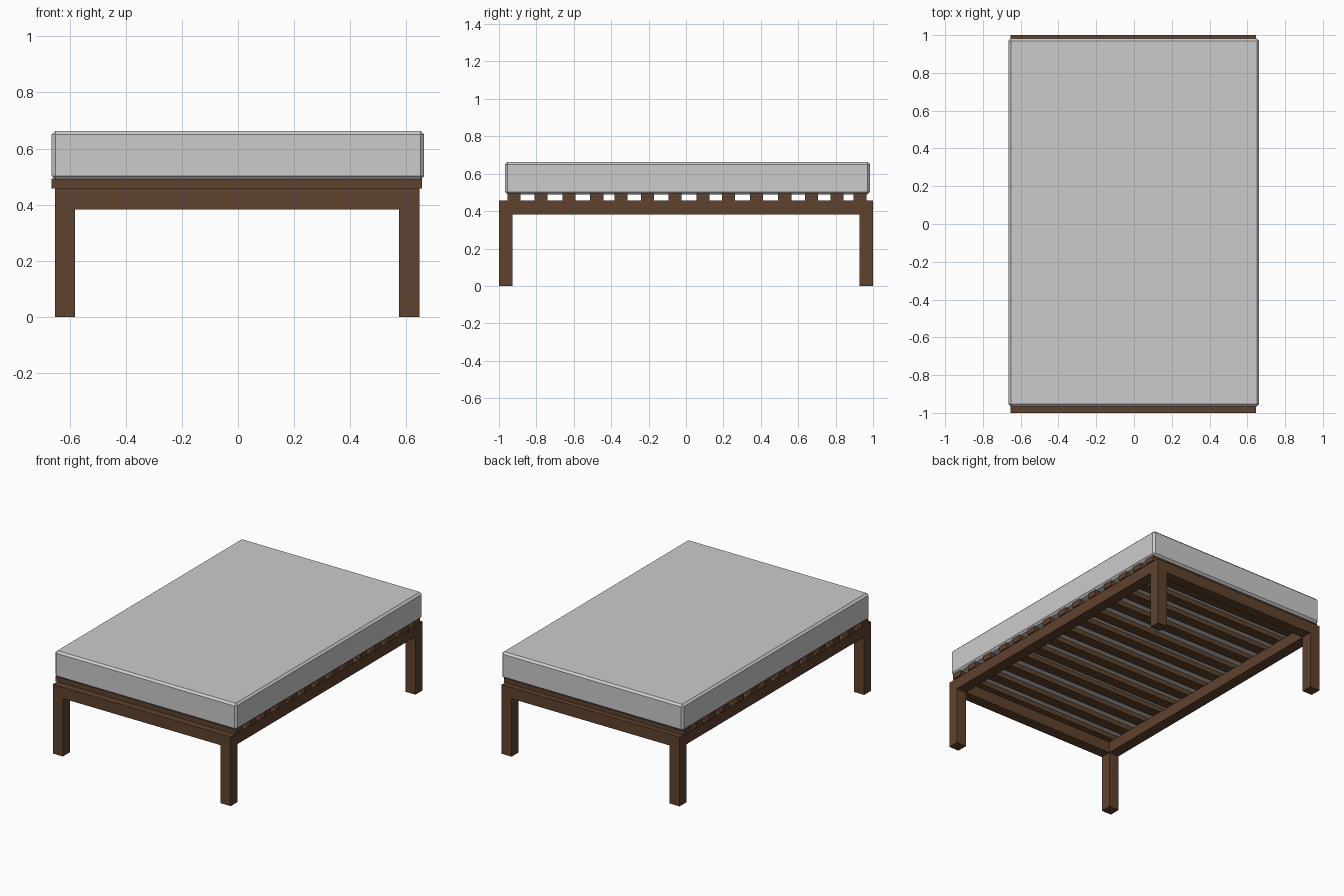
import bpy, bmesh
from mathutils import Vector

if "Cube" in bpy.data.objects:
    bpy.data.objects.remove(bpy.data.objects["Cube"])


def material(name, rgb):
    m = bpy.data.materials.new(name)
    m.diffuse_color = (*rgb, 1)
    m.use_nodes = True
    m.node_tree.nodes["Principled BSDF"].inputs["Base Color"].default_value = m.diffuse_color
    return m


wood = material("dark brown wood", (0.112, 0.054, 0.026))
fabric = material("light grey fabric", (0.60, 0.60, 0.60))


def make_object(name, bm, mat):
    bmesh.ops.recalc_face_normals(bm, faces=bm.faces)
    me = bpy.data.meshes.new(name)
    bm.to_mesh(me)
    bm.free()
    me.materials.append(mat)
    ob = bpy.data.objects.new(name, me)
    bpy.context.collection.objects.link(ob)
    return ob


def box(name, lo, hi, mat):
    lo, hi = Vector(lo), Vector(hi)
    bm = bmesh.new()
    bmesh.ops.create_cube(bm, size=1)
    bmesh.ops.scale(bm, vec=hi - lo, verts=bm.verts)
    bmesh.ops.translate(bm, vec=(lo + hi) / 2, verts=bm.verts)
    return make_object(name, bm, mat)


# Frame: a ring of rails extruded up, with its four corner cells extruded down as legs
T = 0.073                       # timber thickness
X0, X1, Y = -0.653, 0.647, 1.0
RAIL_BOTTOM, RAIL_TOP = 0.383, 0.457
xs = (X0, X0 + T, X1 - T, X1)
ys = (-Y, -Y + T, Y - T, Y)
bm = bmesh.new()
low = [[bm.verts.new((x, y, RAIL_BOTTOM)) for y in ys] for x in xs]
top = [[bm.verts.new((x, y, RAIL_TOP)) for y in ys] for x in xs]
corners = []
for i in range(3):
    for j in range(3):
        if i == j == 1:
            continue
        ring = ((i, j), (i + 1, j), (i + 1, j + 1), (i, j + 1))
        bm.faces.new([top[a][b] for a, b in ring])
        f = bm.faces.new([low[a][b] for a, b in reversed(ring)])
        if i != 1 and j != 1:
            corners.append(f)
# inner and outer rail walls join the open borders of both rings
border = [e for e in bm.edges if e.is_boundary]
bmesh.ops.bridge_loops(bm, edges=[e for e in border if all(abs(v.co.y) < 0.95 and X0 + 0.01 < v.co.x < X1 - 0.01 for v in e.verts)])
bmesh.ops.bridge_loops(bm, edges=[e for e in bm.edges if e.is_boundary])
for f in corners:
    res = bmesh.ops.extrude_face_region(bm, geom=[f])
    for v in res["geom"]:
        if isinstance(v, bmesh.types.BMVert):
            v.co.z = 0
    if f.is_valid:
        bm.faces.remove(f)
make_object("bed_frame", bm, wood)

# Slats: slightly uneven spacing along the bed
slat_y = (-0.92, -0.775, -0.626, -0.477, -0.348, -0.205, -0.058,
          0.091, 0.228, 0.378, 0.528, 0.672, 0.807, 0.93)
for n, y in enumerate(slat_y, 1):
    box(f"slat_{n:02d}", (-0.664, y - 0.035, RAIL_TOP), (0.655, y + 0.035, 0.494), wood)

# Mattress: box with a single flat chamfer on every edge
mattress = box("mattress", (-0.664, -0.967, 0.489), (0.663, 0.983, 0.663), fabric)
bev = mattress.modifiers.new("chamfer", 'BEVEL')
bev.width = 0.013
bev.segments = 1
